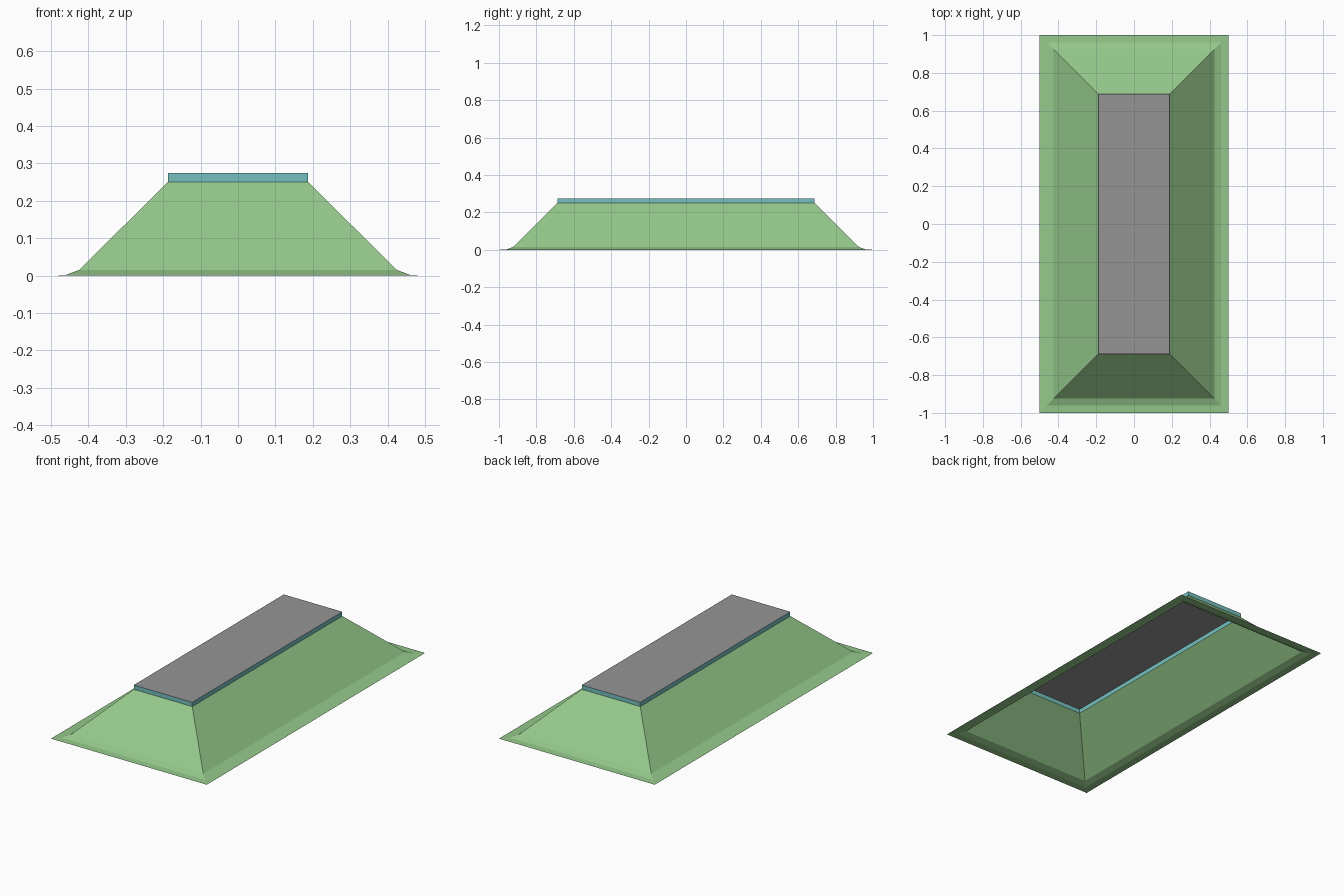
import bpy
import bmesh

cube = bpy.data.objects.get("Cube")
if cube:
    bpy.data.objects.remove(cube, do_unlink=True)


def material(name, rgb):
    mat = bpy.data.materials.new(name)
    mat.use_nodes = True
    mat.diffuse_color = (*rgb, 1)
    mat.node_tree.nodes["Principled BSDF"].inputs["Base Color"].default_value = (*rgb, 1)
    return mat


def rectangle_loft(name, rings, mat, cap=False):
    """Skin a stack of rectangles (half width, half length, height), open below."""
    bm = bmesh.new()
    loops = []
    for w, l, z in rings:
        corners = ((-w, -l), (w, -l), (w, l), (-w, l))
        loops.append([bm.verts.new((x, y, z)) for x, y in corners])
    for low, high in zip(loops, loops[1:]):
        for i in range(4):
            j = (i + 1) % 4
            bm.faces.new((low[i], low[j], high[j], high[i]))
    if cap:
        bm.faces.new(loops[-1])
    mesh = bpy.data.meshes.new(name)
    bm.to_mesh(mesh)
    bm.free()
    mesh.materials.append(mat)
    obj = bpy.data.objects.new(name, mesh)
    bpy.context.collection.objects.link(obj)
    return obj


green = material("grass green", (0.30, 0.58, 0.26))
teal = material("edge teal", (0.18, 0.52, 0.52))
grey = material("surface grey", (0.30, 0.30, 0.30))

TOP_W, TOP_L = 0.1875, 0.6875
BANK_TOP, DECK_TOP = 0.25, 0.275

# Sloping bank with a soft toe and a flat rim, open underneath
rectangle_loft("embankment", [
    (0.5, 1.0, 0.0),
    (0.46, 0.96, 0.002),
    (0.425, 0.925, 0.015),
    (TOP_W, TOP_L, BANK_TOP),
], green)

# Thin upright kerb around the top, with the flat deck closing it
deck = rectangle_loft("deck", [
    (TOP_W, TOP_L, BANK_TOP),
    (TOP_W, TOP_L, DECK_TOP),
], teal, cap=True)
deck.data.materials.append(grey)
for face in deck.data.polygons:
    face.material_index = int(face.normal.z > 0.5)
